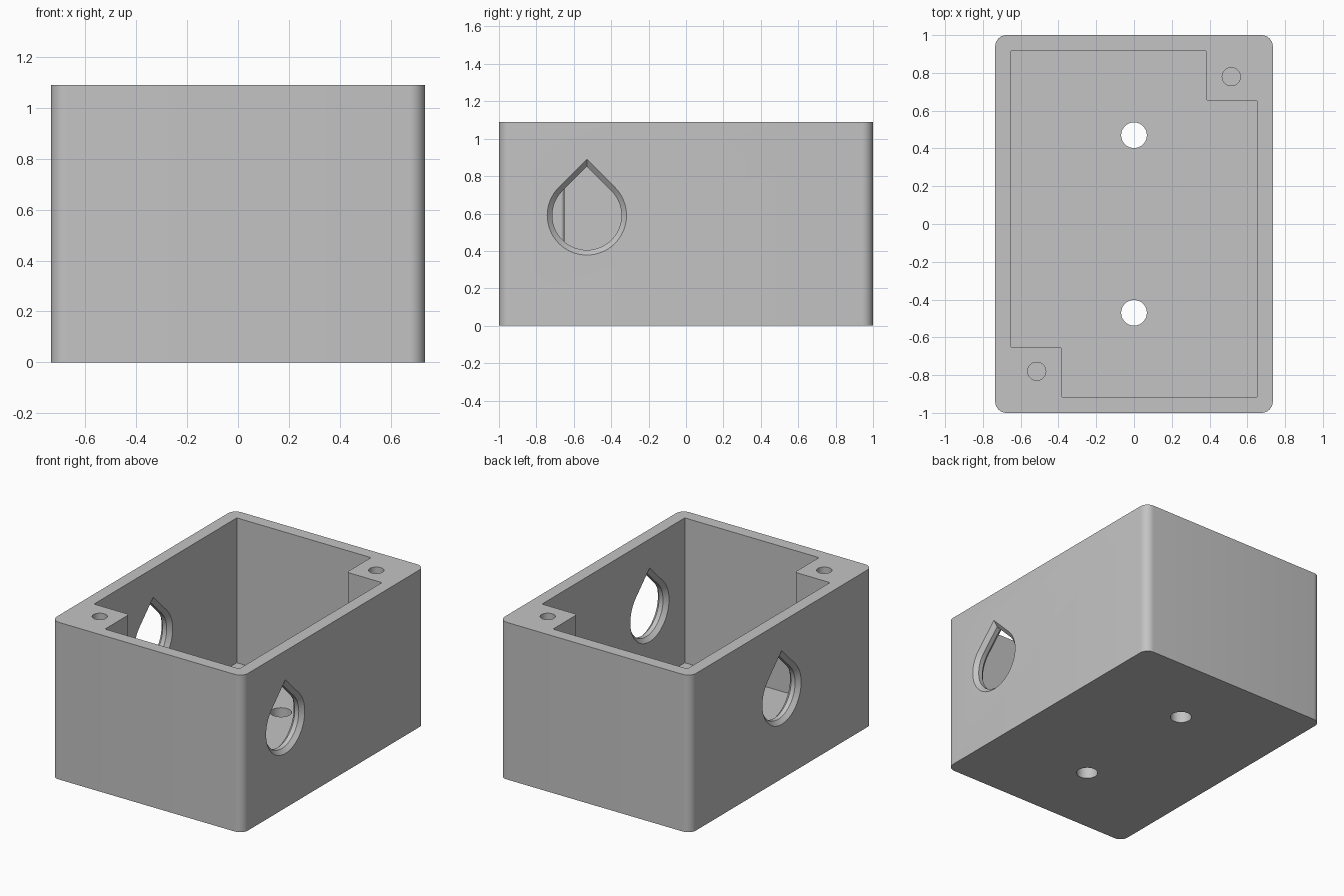
import bpy, bmesh, math

cube = bpy.data.objects.get("Cube")
if cube:
    bpy.data.objects.remove(cube, do_unlink=True)

HX, HY, HEIGHT, WALL = 0.735, 1.0, 1.09, 0.085
IX, IY = HX - WALL, HY - WALL          # cavity half sizes
PX, PY = 0.38, 0.65                    # inner corner of the screw posts

grey = bpy.data.materials.new("plain grey")
grey.use_nodes = True
colour = (0.55, 0.55, 0.55, 1)
grey.diffuse_color = colour
grey.node_tree.nodes["Principled BSDF"].inputs["Base Color"].default_value = colour


def loft(name, rings, rounding=0, corner=None):
    """Closed solid through equal rings; vertical edges may be rounded."""
    bm = bmesh.new()
    loops = [[bm.verts.new(p) for p in ring] for ring in rings]
    n = len(loops[0])
    for a, b in zip(loops, loops[1:]):
        for i in range(n):
            j = (i + 1) % n
            bm.faces.new((a[i], a[j], b[j], b[i]))
    bm.faces.new(loops[0])
    bm.faces.new(loops[-1])
    if rounding:
        edges = [e for e in bm.edges
                 if (e.verts[0].co - e.verts[1].co).xy.length < 1e-5
                 and corner(e.verts[0].co)]
        bmesh.ops.bevel(bm, geom=edges, offset=rounding, segments=8,
                        profile=0.5, affect='EDGES')
    bmesh.ops.recalc_face_normals(bm, faces=bm.faces[:])
    mesh = bpy.data.meshes.new(name)
    bm.to_mesh(mesh)
    bm.free()
    mesh.materials.append(grey)
    obj = bpy.data.objects.new(name, mesh)
    bpy.context.collection.objects.link(obj)
    return obj


def prism(name, outline, z0, z1, rounding=0, corner=None):
    return loft(name, [[(x, y, z) for x, y in outline] for z in (z0, z1)],
                rounding, corner)


def round_hole(name, x, y, r, z0, z1):
    steps = [math.tau * i / 40 for i in range(40)]
    return prism(name, [(x + r * math.cos(a), y + r * math.sin(a)) for a in steps], z0, z1)


def teardrop_hole(name, side, y, z):
    """Pointed cable hole through a side wall, chamfered on both faces."""
    small, cham, over = 0.185, 0.027, 0.01
    sections = [(HX + over, small + cham + over), (HX - cham, small),
                (IX + cham, small), (IX - over, small + cham + over)]
    angles = [math.radians(45 - 270 * i / 48) for i in range(49)]
    rings = []
    for x, r in sections:
        ring = [(side * x, y + r * math.cos(a), z + r * math.sin(a)) for a in angles]
        ring.append((side * x, y, z + r * math.sqrt(2)))
        rings.append(ring)
    return loft(name, rings)


# Outer shell with rounded upright corners
box = prism("box_body", [(-HX, -HY), (HX, -HY), (HX, HY), (-HX, HY)],
            0, HEIGHT, 0.06, lambda p: True)

# Cavity that leaves a screw post in two opposite corners
half = [(-PX, -PY), (-PX, -IY), (IX, -IY), (IX, PY)]
outline = half + [(-x, -y) for x, y in half]
cutters = [prism("cavity", outline, WALL, HEIGHT + 0.1, 0.02,
                 lambda p: abs(abs(p.x) - PX) < 0.001 and abs(abs(p.y) - PY) < 0.001)]

# Screw holes in the posts and mounting holes in the floor
for s in (-1, 1):
    cutters.append(round_hole("screw_hole", s * 0.515, s * 0.78, 0.048, 0.45, HEIGHT + 0.1))
    cutters.append(round_hole("mounting_hole", 0, s * 0.47, 0.068, -0.1, WALL + 0.1))

# Cable holes, one in each long wall
cutters.append(teardrop_hole("left_cable_hole", 1, -0.53, 0.59))
cutters.append(teardrop_hole("right_cable_hole", -1, 0, 0.59))

bpy.ops.object.select_all(action='DESELECT')
bpy.context.view_layer.objects.active = box
box.select_set(True)
for cutter in cutters:
    cutter.hide_render = True
    mod = box.modifiers.new(cutter.name, 'BOOLEAN')
    mod.operation = 'DIFFERENCE'
    mod.solver = 'EXACT'
    mod.object = cutter
    bpy.ops.object.modifier_apply(modifier=mod.name)
    bpy.data.objects.remove(cutter, do_unlink=True)

bpy.ops.object.shade_smooth_by_angle(angle=math.radians(30))
